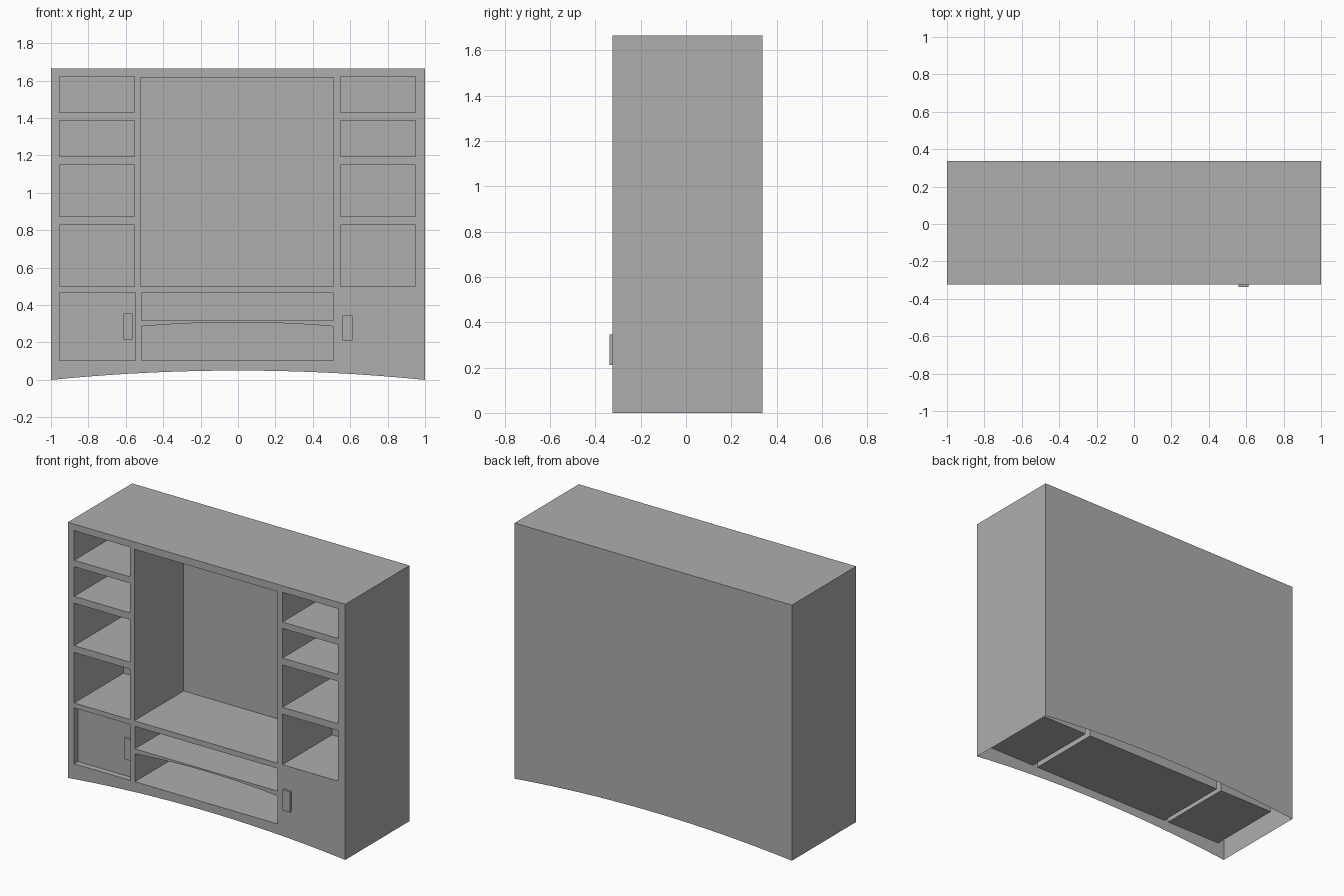
import bpy
import bmesh

if "Cube" in bpy.data.objects:
    bpy.data.objects.remove(bpy.data.objects["Cube"], do_unlink=True)

FRONT, BACK, HEIGHT = -0.324, 0.338, 1.666
BOX_BACK = 0.185          # rear of the compartments
DOOR_Y = -0.285           # recessed door
HANDLE_DEPTH = 0.014
ARCH_STEPS = 20

grey = bpy.data.materials.new("cabinet_grey")
grey.diffuse_color = (0.42, 0.42, 0.42, 1)
grey.use_nodes = True
grey.node_tree.nodes["Principled BSDF"].inputs["Base Color"].default_value = (0.42, 0.42, 0.42, 1)


def finish(bm, name):
    mesh = bpy.data.meshes.new(name)
    bm.to_mesh(mesh)
    bm.free()
    mesh.materials.append(grey)
    obj = bpy.data.objects.new(name, mesh)
    bpy.context.collection.objects.link(obj)
    return obj


def rect(x0, x1, z0, z1):
    return [(x0, z0), (x1, z0), (x1, z1), (x0, z1)]


def arch(x0, x1, z_end, rise):
    """Points of a shallow arch from x0 to x1."""
    points = []
    for i in range(ARCH_STEPS + 1):
        t = i / ARCH_STEPS
        points.append((x0 + (x1 - x0) * t, z_end + rise * 4 * t * (1 - t)))
    return points


def ring(bm, outline, y):
    return [bm.verts.new((x, y, z)) for x, z in outline]


def compartment(name, outline):
    """Open-fronted box whose faces look inwards."""
    bm = bmesh.new()
    f, b = ring(bm, outline, FRONT), ring(bm, outline, BOX_BACK)
    for i in range(len(f)):
        j = (i + 1) % len(f)
        bm.faces.new((f[i], f[j], b[j], b[i]))
    bm.faces.new(b)
    return finish(bm, name)


def plate(name, outline, y):
    bm = bmesh.new()
    bm.faces.new(ring(bm, outline, y))
    return finish(bm, name)


def handle(name, x0, x1, z0, z1, y):
    bm = bmesh.new()
    bmesh.ops.create_cube(bm, size=1)
    bmesh.ops.scale(bm, vec=(x1 - x0, HANDLE_DEPTH, z1 - z0), verts=bm.verts)
    bmesh.ops.translate(bm, vec=((x0 + x1) / 2, y - HANDLE_DEPTH / 2, (z0 + z1) / 2), verts=bm.verts)
    return finish(bm, name)


# Compartment outlines, as seen from the front
left, right = (-0.955, -0.553), (0.548, 0.949)
rows = [("top", 1.43, 1.623), ("upper", 1.195, 1.388), ("middle", 0.874, 1.15), ("lower", 0.50, 0.829)]
openings = {}
for row, z0, z1 in rows:
    openings["right_shelf_" + row] = rect(*left, z0, z1)
    openings["left_shelf_" + row] = rect(*right, z0, z1)
openings["screen_bay"] = rect(-0.521, 0.511, 0.50, 1.618)
openings["centre_shelf"] = rect(-0.517, 0.511, 0.318, 0.465)
openings["arched_shelf"] = [(-0.517, 0.104), (0.511, 0.104)] + arch(0.511, -0.517, 0.286, 0.022)
right_door = rect(-0.955, -0.549, 0.104, 0.468)
openings["right_cupboard"] = right_door

boxes = {name: compartment(name, outline) for name, outline in openings.items()}
compartment("left_cupboard", rect(*right, 0.104, 0.468))

# Front panel with arched foot, pierced by the openings
outer = arch(-1, 1, 0, 0.05) + [(1, HEIGHT), (-1, HEIGHT)]
bm = bmesh.new()
for outline in [outer] + list(openings.values()):
    verts = ring(bm, outline, FRONT)
    for i in range(len(verts)):
        bm.edges.new((verts[i - 1], verts[i]))
bmesh.ops.triangle_fill(bm, edges=bm.edges[:], use_beauty=True, normal=(0, -1, 0))
for face in bm.faces:
    face.normal_update()
    if face.normal.y > 0:
        face.normal_flip()
finish(bm, "front_panel")

# Sides, top and arched back; open underneath
bm = bmesh.new()
f, b = ring(bm, outer, FRONT), ring(bm, outer, BACK)
for i in range(ARCH_STEPS, len(outer)):
    j = (i + 1) % len(outer)
    bm.faces.new((f[j], f[i], b[i], b[j]))
bm.faces.new(list(reversed(b)))
bmesh.ops.delete(bm, geom=[v for v in bm.verts if not v.link_faces], context="VERTS")
finish(bm, "outer_case")

# Recessed door and the two handles
plate("right_door", right_door, DOOR_Y)
handle("right_door_handle", -0.612, -0.564, 0.217, 0.356, DOOR_Y)
handle("left_door_handle", 0.559, 0.612, 0.211, 0.345, FRONT)

# Smooth the arched shelf ceiling
bpy.ops.object.select_all(action="DESELECT")
arched = boxes["arched_shelf"]
arched.select_set(True)
bpy.context.view_layer.objects.active = arched
bpy.ops.object.shade_smooth_by_angle()
